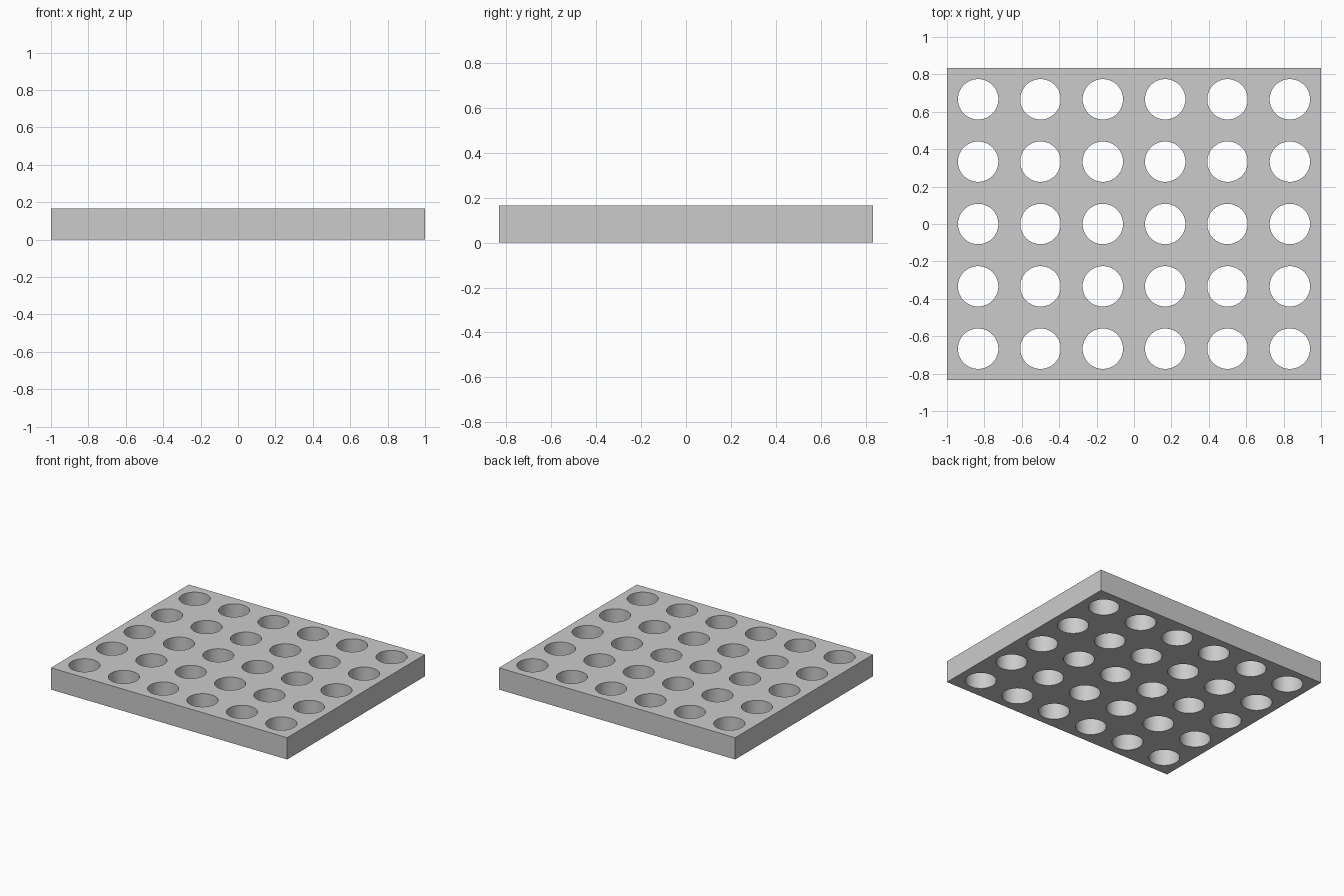
import bpy
import bmesh
import math

COLS, ROWS = 6, 5
PITCH = 1 / 3
HALF = PITCH / 2
RADIUS = 0.108
THICK = 1 / 6
SEGMENTS = 64

if "Cube" in bpy.data.objects:
    bpy.data.objects.remove(bpy.data.objects["Cube"], do_unlink=True)

# Plain grey material
grey = bpy.data.materials.new("light_grey")
grey.use_nodes = True
colour = (0.6, 0.6, 0.6, 1)
grey.diffuse_color = colour
grey.node_tree.nodes["Principled BSDF"].inputs["Base Color"].default_value = colour

bm = bmesh.new()


def add_cell(cx, cy):
    """One square tile of the plate with a round hole through it."""
    rings = {"hole": [], "edge": []}
    for i in range(SEGMENTS):
        a = 2 * math.pi * i / SEGMENTS
        c, s = math.cos(a), math.sin(a)
        reach = HALF / max(abs(c), abs(s))
        for name, r in (("hole", RADIUS), ("edge", reach)):
            rings[name].append([bm.verts.new((cx + r * c, cy + r * s, z)) for z in (0, THICK)])
    hole, edge = rings["hole"], rings["edge"]
    for i in range(SEGMENTS):
        j = (i + 1) % SEGMENTS
        bm.faces.new((hole[i][1], edge[i][1], edge[j][1], hole[j][1]))
        bm.faces.new((hole[j][0], edge[j][0], edge[i][0], hole[i][0]))
        bm.faces.new((hole[i][0], hole[i][1], hole[j][1], hole[j][0]))
        # Outer side walls only where the tile meets the plate's rim
        mx = (edge[i][0].co.x + edge[j][0].co.x) / 2
        my = (edge[i][0].co.y + edge[j][0].co.y) / 2
        if abs(mx) > COLS * HALF - 1e-4 or abs(my) > ROWS * HALF - 1e-4:
            bm.faces.new((edge[i][0], edge[j][0], edge[j][1], edge[i][1]))


# Plate with a regular grid of through holes
for col in range(COLS):
    for row in range(ROWS):
        add_cell((col - (COLS - 1) / 2) * PITCH, (row - (ROWS - 1) / 2) * PITCH)

# Weld the tiles and merge the flat areas
bmesh.ops.remove_doubles(bm, verts=bm.verts[:], dist=1e-4)
bmesh.ops.recalc_face_normals(bm, faces=bm.faces[:])

mesh = bpy.data.meshes.new("perforated_plate")
bm.to_mesh(mesh)
bm.free()
mesh.materials.append(grey)
plate = bpy.data.objects.new("perforated_plate", mesh)
bpy.context.collection.objects.link(plate)

# Smooth hole walls with crisp rims
bpy.ops.object.select_all(action="DESELECT")
plate.select_set(True)
bpy.context.view_layer.objects.active = plate
bpy.ops.object.shade_smooth_by_angle(angle=math.radians(30))
